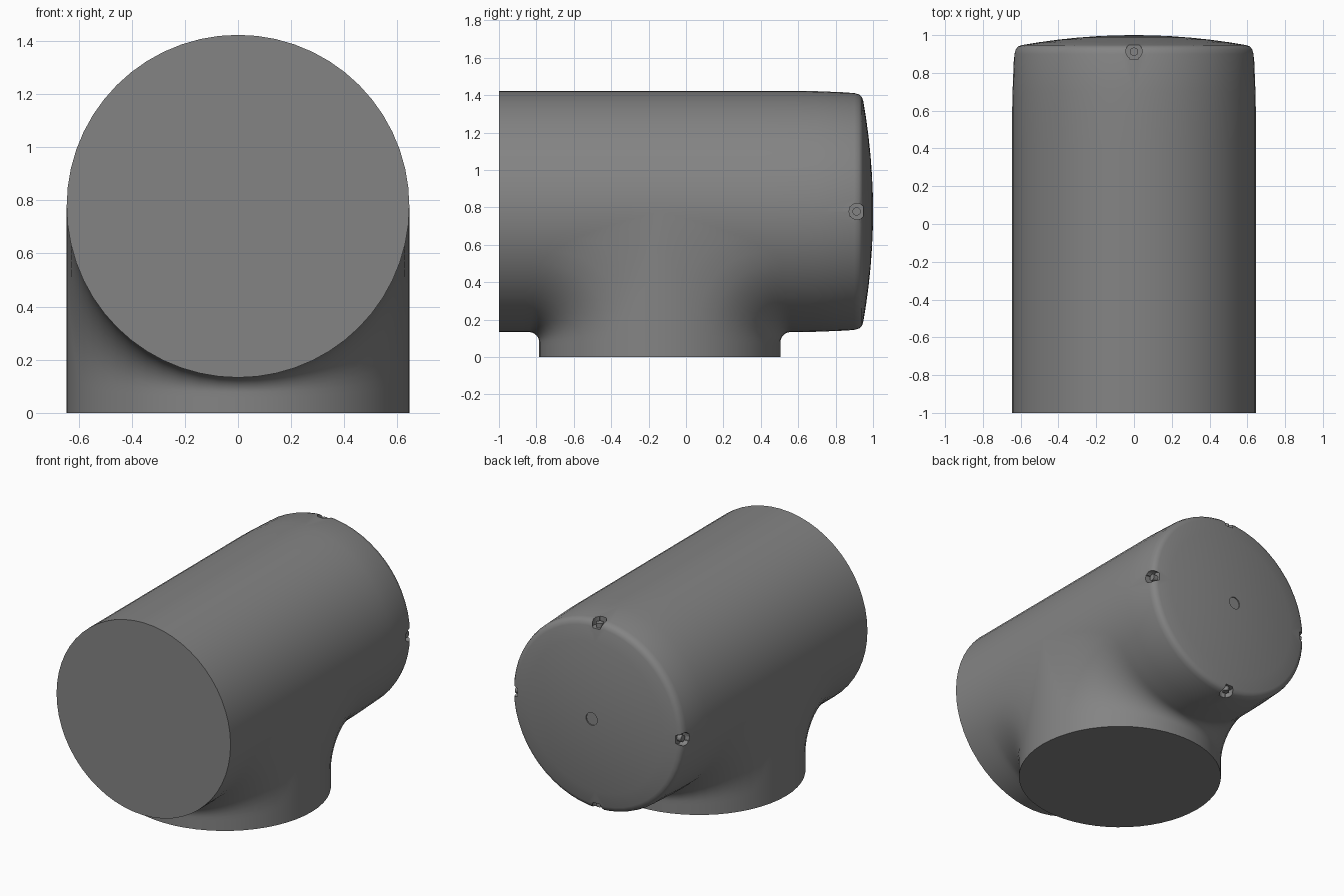
import bpy, bmesh
from math import sin, cos, pi, radians
from mathutils import Matrix

if "Cube" in bpy.data.objects:
    bpy.data.objects.remove(bpy.data.objects["Cube"])

R, ZC, YC = 0.645, 0.778, -0.14      # pipe radius, pipe axis height, neck axis
N = 56                               # sides of the pipe
Y_FRONT, Y_TAPER = -1.0, 0.6


def lerp(a, b, n):
    return [a + (b - a) * i / n for i in range(n + 1)]


def skin(bm, rows):
    """Quads between consecutive rows of points."""
    grid = [[bm.verts.new(p) for p in row] for row in rows]
    for r0, r1 in zip(grid, grid[1:]):
        for i in range(len(r0) - 1):
            bm.faces.new((r0[i], r0[i + 1], r1[i + 1], r1[i]))


def blend_path(t, side):
    """Slice of the lower pipe wall, the fillet and the neck wall at angle t."""
    c = R * max(cos(t), 0.0)
    s = (0.055 + 0.85 * (R - c)) * sin(pi / 2 * min(1, c / R / 0.5))
    x, zh, yn = R * sin(t), ZC - c, YC + side * c
    y_end = Y_TAPER if side > 0 else Y_FRONT
    pts = [(x, y, zh) for y in lerp(y_end, yn + side * s, 4)]
    for i in range(1, 11):
        a = pi / 2 * i / 10
        pts.append((x, yn + side * s * (1 - sin(a)), zh - s * (1 - cos(a))))
    pts += [(x, yn, z) for z in lerp(zh - s, 0, 4)[1:]]
    return pts


bm = bmesh.new()
# lower half with the blended neck, then upper half of the pipe
angles = lerp(-pi / 2, pi / 2, N // 2)
for side in (-1, 1):
    skin(bm, [blend_path(t, side) for t in angles])
stations = lerp(Y_FRONT, YC, 4) + lerp(YC, Y_TAPER, 4)[1:]
skin(bm, [[(R * sin(t), y, ZC + R * cos(t)) for y in stations] for t in angles])

# tapered, rounded and domed rear end
profile = [(R, Y_TAPER), (0.643, 0.7), (0.635, 0.9), (0.628, 0.925), (0.615, 0.94)]
profile += [(r, 1 - 0.053 * (r / 0.595) ** 2) for r in (0.595, 0.5, 0.4, 0.3, 0.2, 0.1, 0)]
ring = lerp(0, 2 * pi, N)
skin(bm, [[(r * sin(a), y, ZC + r * cos(a)) for a in ring] for r, y in profile])

bmesh.ops.remove_doubles(bm, verts=bm.verts, dist=1e-4)
bmesh.ops.dissolve_degenerate(bm, edges=bm.edges, dist=1e-5)
# flat front and bottom caps
bmesh.ops.holes_fill(bm, edges=[e for e in bm.edges if e.is_boundary], sides=0)
bmesh.ops.recalc_face_normals(bm, faces=bm.faces)
mesh = bpy.data.meshes.new("tee_body")
bm.to_mesh(mesh)
bm.free()
body = bpy.data.objects.new("tee_body", mesh)
bpy.context.collection.objects.link(body)

# dark grey finish
grey = bpy.data.materials.new("dark_grey")
grey.diffuse_color = (0.23, 0.23, 0.23, 1)
grey.use_nodes = True
grey.node_tree.nodes["Principled BSDF"].inputs["Base Color"].default_value = grey.diffuse_color
mesh.materials.append(grey)


def make(name, kind, size, matrix):
    b = bmesh.new()
    if kind == "cyl":
        bmesh.ops.create_cone(b, cap_ends=True, segments=24, radius1=size[0],
                              radius2=size[0], depth=size[1])
    else:
        bmesh.ops.create_cube(b, size=1, matrix=Matrix.Diagonal((*size, 1)))
    b.transform(matrix)
    m = bpy.data.meshes.new(name)
    b.to_mesh(m)
    b.free()
    m.materials.append(grey)
    o = bpy.data.objects.new(name, m)
    bpy.context.collection.objects.link(o)
    return o


def cut(cutter):
    cutter.hide_render = True
    mod = body.modifiers.new("cut", "BOOLEAN")
    mod.object, mod.operation, mod.solver = cutter, "DIFFERENCE", "EXACT"
    bpy.context.view_layer.objects.active = body
    bpy.ops.object.modifier_apply(modifier=mod.name)
    bpy.data.objects.remove(cutter)


# four pockets round the rear rim, each with a small pin
parts = [body]
for k in range(4):
    turn = Matrix.Translation((0, 0, ZC)) @ Matrix.Rotation(k * pi / 2, 4, "Y")
    at = lambda y, z: turn @ Matrix.Translation((0, y, z))
    cut(make("pocket_cutter", "cyl", (0.043, 0.15), at(0.915, 0.66)))
    cut(make("slot_cutter", "box", (0.05, 0.04, 0.15), at(0.894, 0.66)))
    parts.append(make("rim_pin", "cyl", (0.022, 0.04), at(0.912, 0.595)))

# shallow round recess in the middle of the dome
cut(make("recess_cutter", "cyl", (0.042, 0.05),
         Matrix.Translation((0, 1.017, ZC)) @ Matrix.Rotation(pi / 2, 4, "X")))

# smooth shading with sharp edges kept
bpy.ops.object.select_all(action="DESELECT")
for o in parts:
    o.select_set(True)
bpy.context.view_layer.objects.active = body
bpy.ops.object.shade_smooth_by_angle(angle=radians(40))
